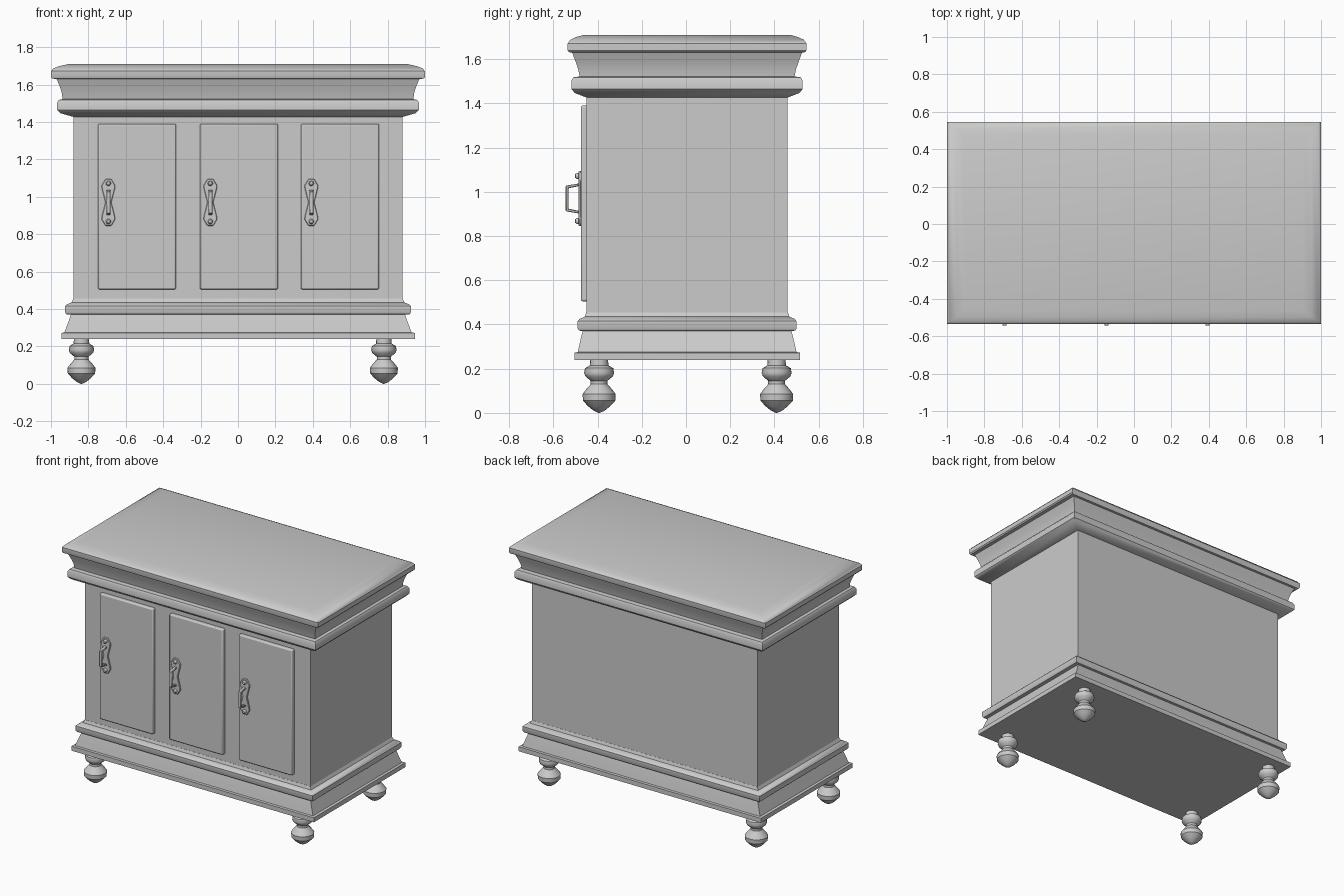
import bpy, bmesh, math
from mathutils import Vector

cube = bpy.data.objects.get("Cube")
if cube:
    bpy.data.objects.remove(cube, do_unlink=True)

GREY = (0.6, 0.6, 0.6, 1)
grey = bpy.data.materials.new("plain grey")
grey.use_nodes = True
grey.diffuse_color = GREY
grey.node_tree.nodes["Principled BSDF"].inputs["Base Color"].default_value = GREY
MID_Y = 0.005
parts = []


def finish(name, bm):
    bmesh.ops.recalc_face_normals(bm, faces=bm.faces)
    mesh = bpy.data.meshes.new(name)
    bm.to_mesh(mesh)
    bm.free()
    mesh.materials.append(grey)
    obj = bpy.data.objects.new(name, mesh)
    bpy.context.collection.objects.link(obj)
    parts.append(obj)
    return obj


def loft(name, rings):
    """Skin a closed solid through rings of points."""
    bm = bmesh.new()
    loops = [[bm.verts.new(p) for p in ring] for ring in rings]
    n = len(loops[0])
    for a, b in zip(loops, loops[1:]):
        for i in range(n):
            j = (i + 1) % n
            bm.faces.new((a[i], a[j], b[j], b[i]))
    bm.faces.new(loops[0])
    bm.faces.new(loops[-1])
    return finish(name, bm)


def moulding(name, profile):
    """Rectangular moulding from (half width, half depth, height) steps."""
    corners = ((-1, -1), (1, -1), (1, 1), (-1, 1))
    return loft(name, [[(sx * w, MID_Y + sy * d, z) for sx, sy in corners]
                       for w, d, z in profile])


def turned(name, profile, place, steps, axis="z"):
    """Lathe (radius, distance) pairs round z, or round -y for fittings."""
    rings = []
    for r, h in profile:
        ring = []
        for i in range(steps):
            a = math.tau * i / steps
            c, s = r * math.cos(a), r * math.sin(a)
            p = Vector((c, s, h)) if axis == "z" else Vector((c, -h, s))
            ring.append(p + Vector(place))
        rings.append(ring)
    return loft(name, rings)


def bevel(obj, width, segments=2):
    mod = obj.modifiers.new("soft edge", "BEVEL")
    mod.width, mod.segments = width, segments


# Carcass
moulding("cabinet_body", [(0.88, 0.455, 0.40), (0.88, 0.455, 1.47)])

# Plinth: flat foot, sweeping cove and upper bead
moulding("plinth", [
    (0.945, 0.51, 0.24), (0.945, 0.51, 0.272), (0.928, 0.495, 0.275),
    (0.915, 0.487, 0.31), (0.902, 0.479, 0.345), (0.893, 0.472, 0.37),
    (0.918, 0.488, 0.372), (0.925, 0.495, 0.382), (0.925, 0.495, 0.415),
    (0.915, 0.487, 0.425), (0.89, 0.463, 0.435), (0.88, 0.456, 0.455)])

# Cornice: lower bead, cove and rounded top slab
moulding("cornice", [
    (0.88, 0.456, 1.427), (0.95, 0.508, 1.447), (0.968, 0.523, 1.465),
    (0.968, 0.523, 1.503), (0.958, 0.515, 1.518), (0.938, 0.486, 1.522),
    (0.942, 0.493, 1.555), (0.953, 0.505, 1.59), (0.97, 0.52, 1.63),
    (0.993, 0.535, 1.632), (1.0, 0.54, 1.64), (1.0, 0.54, 1.672),
    (0.985, 0.528, 1.688), (0.95, 0.503, 1.70), (0.905, 0.467, 1.71)])

# Turned feet
foot = [(0.003, 0.0), (0.025, 0.01), (0.05, 0.03), (0.073, 0.055),
        (0.075, 0.085), (0.06, 0.105), (0.038, 0.13), (0.038, 0.145),
        (0.062, 0.165), (0.068, 0.18), (0.064, 0.202), (0.042, 0.215),
        (0.04, 0.25)]
for side, x in (("right", -0.837), ("left", 0.78)):
    for end, y in (("front", -0.393), ("back", 0.41)):
        turned(f"{end}_{side}_foot", foot, (x, y, 0), 16)

# Doors, each with a waisted plate, two studs and a pull
plate_half = [(0.016, 0.125), (0.037, 0.09), (0.034, 0.07), (0.016, 0.0)]
outline = plate_half + [(w, -h) for w, h in plate_half[-2::-1]]
outline += [(-w, h) for w, h in reversed(outline)]
pull_path = [(-0.478, 0.068), (-0.538, 0.058), (-0.538, -0.058), (-0.478, -0.068)]
for label, cx in (("right", -0.54), ("middle", 0.005), ("left", 0.545)):
    w = 0.209
    door = loft(f"{label}_door", [
        [(cx - w, y, 0.505), (cx + w, y, 0.505), (cx + w, y, 1.39), (cx - w, y, 1.39)]
        for y in (-0.476, -0.44)])
    bevel(door, 0.008)

    hx, hz = cx - 0.153, 0.97
    plate = loft(f"{label}_handle_plate",
                 [[(hx + a, y, hz + b) for a, b in outline] for y in (-0.486, -0.474)])
    bevel(plate, 0.003, 1)

    for end, dz in (("upper", 0.102), ("lower", -0.102)):
        turned(f"{label}_{end}_stud",
               [(0.014, 0.0), (0.014, 0.012), (0.009, 0.019), (0.002, 0.021)],
               (hx, -0.482, hz + dz), 10, "y")

    # Square-section pull, bent like a staple
    rings = []
    for i, (y, z) in enumerate(pull_path):
        inner = (0.012 if i in (1, 2) else 0.0)
        t = -0.012 if z > 0 else 0.012
        ring = [(hx - 0.011, y - 0.006, hz + z), (hx + 0.011, y - 0.006, hz + z),
                (hx + 0.011, y - 0.006 + inner, hz + z + t),
                (hx - 0.011, y - 0.006 + inner, hz + z + t)]
        rings.append(ring)
    pull = loft(f"{label}_pull", rings)
    bevel(pull, 0.003, 1)

# Soft shading with crisp edges
bpy.ops.object.select_all(action="DESELECT")
for obj in parts:
    obj.select_set(True)
bpy.context.view_layer.objects.active = parts[0]
bpy.ops.object.shade_smooth_by_angle(angle=math.radians(35))
